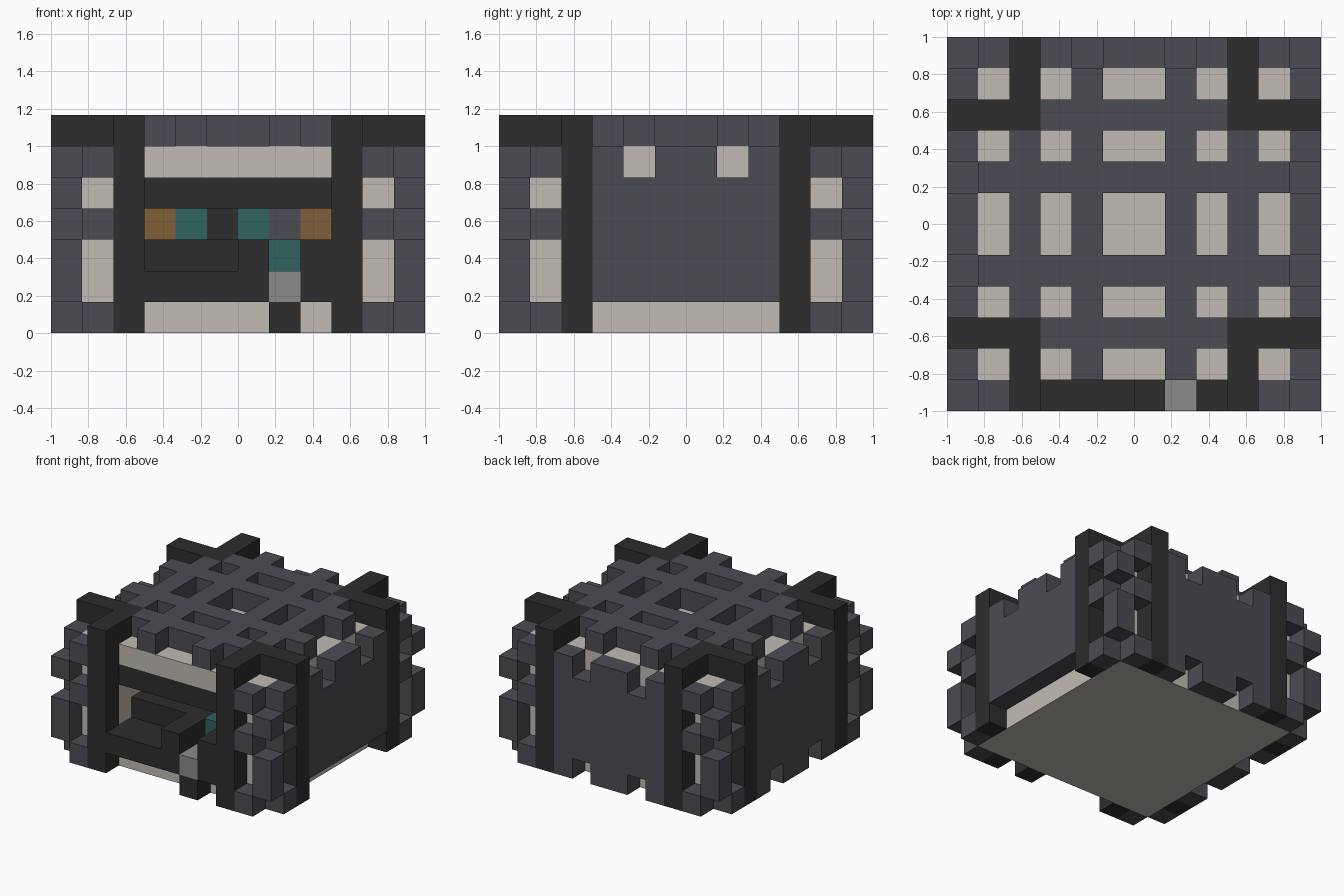
import bpy, bmesh
from mathutils import Vector

cube = bpy.data.objects.get("Cube")
if cube:
    bpy.data.objects.remove(cube)

N = 12            # cells along each side
S = 2 / N         # cell size


def srgb(hexa):
    out = []
    for i in (0, 2, 4):
        c = int(hexa[i:i + 2], 16) / 255
        out.append(c / 12.92 if c < 0.04045 else ((c + 0.055) / 1.055) ** 2.4)
    return (*out, 1)


def material(name, hexa):
    m = bpy.data.materials.new(name)
    m.use_nodes = True
    m.diffuse_color = srgb(hexa)
    bsdf = m.node_tree.nodes["Principled BSDF"]
    bsdf.inputs["Base Color"].default_value = srgb(hexa)
    bsdf.inputs["Roughness"].default_value = 0.9
    return m


slate = material("slate", "4b4b53")
black = material("charcoal", "2d2d2d")
beige = material("beige", "c1bbb3")
brown = material("brown", "80603a")
teal = material("teal", "2f645f")
grey = material("grey", "8d8b88")

grid = {}         # cell -> part name
parts = {}        # part name -> material


def block(part, mat, xs, ys, zs):
    """Fill inclusive cell ranges with a part; no material clears them."""
    if mat:
        parts[part] = mat
    for x in range(xs[0], xs[1] + 1):
        for y in range(ys[0], ys[1] + 1):
            for z in range(zs[0], zs[1] + 1):
                if mat:
                    grid[x, y, z] = part
                else:
                    grid.pop((x, y, z), None)


def one(i):
    return (i, i)


def flip(i, on):
    return N - 1 - i if on else i


# Core box
block("core_box", beige, (1, 10), (1, 10), (0, 5))

# Roof lattice: long beams between the corners and at the middle
for i in (4, 7):
    block("roof_lattice", slate, one(i), (1, 10), one(6))
    block("roof_lattice", slate, (1, 10), one(i), one(6))
for i in (2, 9):
    block("roof_lattice", slate, one(i), (3, 8), one(6))
    block("roof_lattice", slate, (3, 8), one(i), one(6))

# Side and back walls with notches under the beams
block("right_side_wall", slate, one(0), (3, 8), (0, 5))
block("left_side_wall", slate, one(11), (3, 8), (1, 5))
block("back_wall", slate, (3, 8), one(11), (0, 5))
for i in (4, 7):
    for z in (0, 5):
        block("", None, one(0), one(i), one(z))
        block("", None, one(11), one(i), one(z))
        block("", None, one(i), one(11), one(z))

# Corners: pillars, top brackets and interlocking edge blocks
for sx, side in ((False, "right"), (True, "left")):
    for sy, end in ((False, "front"), (True, "back")):
        def corner(part, mat, x, y, zs):
            block(f"{end}_{side}_{part}", mat, one(flip(x, sx)), one(flip(y, sy)), zs)
        for a, b in ((0, 2), (2, 0)):
            corner("pillar", black, a, b, (0, 5))
            corner("bracket", black, a, b, one(6))
        for a, b in ((1, 2), (2, 1), (2, 2)):
            corner("bracket", black, a, b, one(6))
        for z in (0, 3, 5):
            corner("edge_blocks", slate, 0, 1, one(z))
            corner("edge_blocks", slate, 1, 0, one(z))
        for z in (1, 2, 4):
            corner("edge_blocks", slate, 0, 0, one(z))

# Front recess and the band above it
block("", None, (3, 8), one(1), (1, 3))
block("", None, (3, 8), one(2), one(3))
block("front_band", black, (3, 8), one(1), one(4))

# Counter with raised posts and back ledge
block("counter", black, (3, 8), (0, 1), one(1))
block("counter", black, one(6), (0, 2), one(2))
block("counter", black, one(8), (0, 2), one(2))
block("back_ledge", black, (3, 5), one(2), one(2))
block("step", black, one(7), one(0), one(0))
block("step_top", grey, one(7), (0, 1), one(1))
block("low_panel", teal, one(7), one(2), one(2))

# Coloured panels at the back of the recess
panels = (("outer_panels", brown), ("teal_panels", teal), ("dark_panel", black),
          ("teal_panels", teal), ("slate_panel", slate), ("outer_panels", brown))
for i, (part, mat) in enumerate(panels):
    block(part, mat, one(3 + i), one(3), one(3))

# Turn each part into a mesh of its exposed cell faces
AXES = [Vector(v) for v in ((1, 0, 0), (0, 1, 0), (0, 0, 1))]
for part, mat in parts.items():
    bm = bmesh.new()
    for cell, owner in grid.items():
        if owner != part:
            continue
        mid = Vector(cell) + Vector((0.5, 0.5, 0.5))
        for k in range(3):
            for sign in (-1, 1):
                n = AXES[k] * sign
                if tuple(int(c) for c in Vector(cell) + n) in grid:
                    continue
                u, v = AXES[(k + 1) % 3] / 2, AXES[(k + 2) % 3] * sign / 2
                ring = (-u - v, u - v, u + v, v - u)
                pts = [(mid + n / 2 + r) * S - Vector((1, 1, 0)) for r in ring]
                bm.faces.new([bm.verts.new(p) for p in pts])
    bmesh.ops.remove_doubles(bm, verts=bm.verts, dist=0.001)
    mesh = bpy.data.meshes.new(part)
    bm.to_mesh(mesh)
    bm.free()
    mesh.materials.append(mat)
    obj = bpy.data.objects.new(part, mesh)
    bpy.context.collection.objects.link(obj)
